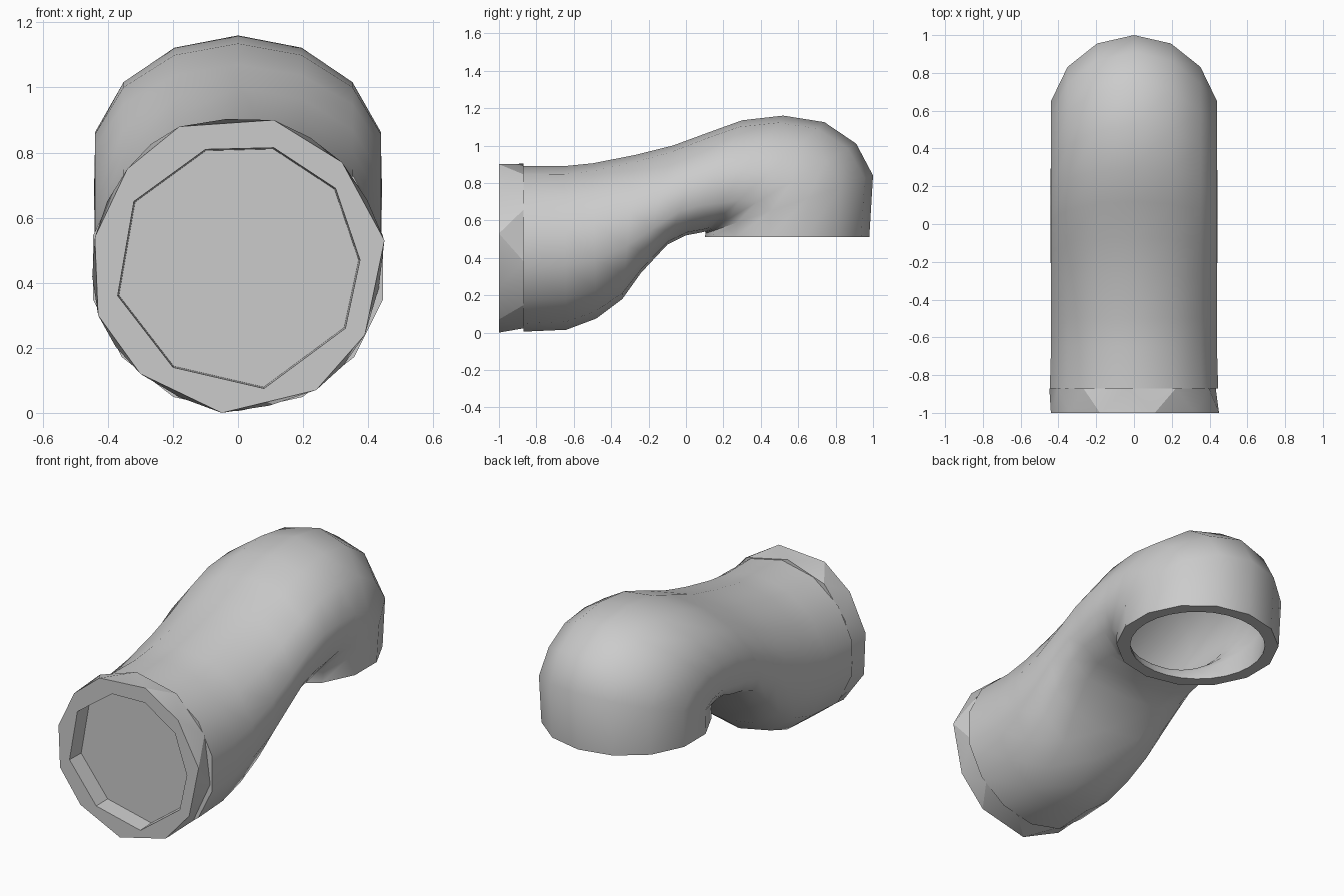
import bpy, bmesh, math
from mathutils import Vector

cube = bpy.data.objects.get("Cube")
if cube:
    bpy.data.objects.remove(cube)

grey = bpy.data.materials.new("plain grey")
grey.use_nodes = True
grey.diffuse_color = (0.6, 0.6, 0.6, 1)
grey.node_tree.nodes["Principled BSDF"].inputs["Base Color"].default_value = (0.6, 0.6, 0.6, 1)

# Cross-sections along the bend: upper (y, z), lower (y, z), half width,
# place of the widest line from top to bottom, squareness of the lower half
SECTIONS = [
    ((-0.87, 0.89), (-0.87, 0.005), 0.457, 0.5, 1),
    ((-0.65, 0.89), (-0.64, 0.015), 0.45, 0.5, 1),
    ((-0.50, 0.905), (-0.48, 0.075), 0.45, 0.5, 0.97),
    ((-0.27, 0.95), (-0.34, 0.18), 0.45, 0.5, 0.9),
    ((-0.07, 1.00), (-0.24, 0.32), 0.45, 0.51, 0.8),
    ((0.12, 1.07), (-0.10, 0.47), 0.45, 0.54, 0.7),
    ((0.30, 1.135), (0.00, 0.52), 0.45, 0.58, 0.65),
    ((0.52, 1.16), (0.08, 0.535), 0.45, 0.61, 0.7),
    ((0.74, 1.125), (0.10, 0.54), 0.45, 0.59, 0.82),
    ((0.91, 1.01), (0.105, 0.535), 0.45, 0.55, 0.92),
    ((1.00, 0.84), (0.105, 0.53), 0.45, 0.5, 1),
    ((0.98, 0.51), (0.10, 0.51), 0.445, 0.5, 1),
]


def ring(bm, section, scale, sides):
    top, low = Vector((0, *section[0])), Vector((0, *section[1]))
    centre = (top + low) / 2
    top, low = centre.lerp(top, scale), centre.lerp(low, scale)
    mid = top.lerp(low, section[3])
    verts = []
    for i in range(sides):
        c, s = math.cos(math.tau * i / sides), math.sin(math.tau * i / sides)
        if c > 0:
            point = mid.lerp(top, c)
        else:
            point = mid.lerp(low, abs(c) ** section[4])
            s = math.copysign(abs(s) ** section[4], s)
        verts.append(bm.verts.new(point + Vector((section[2] * scale * s, 0, 0))))
    return verts


def bridge(bm, a, b):
    n = len(a)
    for i in range(n):
        bm.faces.new((a[i], a[(i + 1) % n], b[(i + 1) % n], b[i]))


def fill_between(bm, loops, normal):
    edges = []
    for l in loops:
        for i in range(len(l)):
            pair = (l[i - 1], l[i])
            edges.append(bm.edges.get(pair) or bm.edges.new(pair))
    bmesh.ops.triangle_fill(bm, edges=edges, use_beauty=True, normal=normal)


def finish(name, bm, angle):
    bmesh.ops.recalc_face_normals(bm, faces=bm.faces)
    mesh = bpy.data.meshes.new(name)
    bm.to_mesh(mesh)
    bm.free()
    mesh.materials.append(grey)
    obj = bpy.data.objects.new(name, mesh)
    bpy.context.collection.objects.link(obj)
    bpy.ops.object.select_all(action="DESELECT")
    obj.select_set(True)
    bpy.context.view_layer.objects.active = obj
    bpy.ops.object.shade_smooth_by_angle(angle=math.radians(angle))


# Bent pipe: faceted outer shell, rounder bore, flat rims at both ends
bm = bmesh.new()
outer = [ring(bm, s, 1, 14) for s in SECTIONS]
bore = [ring(bm, s, 0.83 if s in (SECTIONS[0], SECTIONS[-1]) else 0.88, 28) for s in SECTIONS]
for shell in (outer, bore):
    for a, b in zip(shell, shell[1:]):
        bridge(bm, a, b)
fill_between(bm, (outer[-1], bore[-1]), (0, 0, -1))
fill_between(bm, (outer[0], bore[0]), (0, -1, 0))
finish("bent_pipe", bm, 45)

# Front collar: uneven polygon whose back corners sit between the front ones
OUTER = [(0.11, 0.9), (-0.18, 0.88), (-0.34, 0.75), (-0.44, 0.54), (-0.43, 0.3), (-0.3, 0.12),
         (-0.05, 0), (0.24, 0.07), (0.39, 0.24), (0.45, 0.53), (0.32, 0.77)]
HOLE = [(0.11, 0.815), (-0.1, 0.81), (-0.32, 0.65), (-0.37, 0.36), (-0.2, 0.14),
        (0.08, 0.075), (0.33, 0.26), (0.375, 0.47), (0.3, 0.69)]
MIDDLE = Vector((0, 0.45))


def loop_at(bm, outline, y, scale=1):
    points = [MIDDLE.lerp(Vector(p), scale) for p in outline]
    return [bm.verts.new((p.x, y, p.y)) for p in points]


bm = bmesh.new()
between = [(Vector(p) + Vector(OUTER[i - 1])) / 2 for i, p in enumerate(OUTER)]
front, back = loop_at(bm, OUTER, -1), loop_at(bm, between, -0.87, 1.03)
hole_front, hole_back = loop_at(bm, HOLE, -1), loop_at(bm, HOLE, -0.87, 0.985)
for i in range(len(front)):
    bm.faces.new((front[i - 1], front[i], back[i]))
    bm.faces.new((back[i - 1], front[i - 1], back[i]))
bridge(bm, hole_front, hole_back)
fill_between(bm, (front, hole_front), (0, -1, 0))
fill_between(bm, (back, hole_back), (0, -1, 0))
finish("front_collar", bm, 25)

# Flat plug closing the collar
bm = bmesh.new()
plug = [loop_at(bm, HOLE, y) for y in (-0.9, -0.87)]
bridge(bm, *plug)
for loop in plug:
    bm.faces.new(loop)
finish("front_plug", bm, 30)
